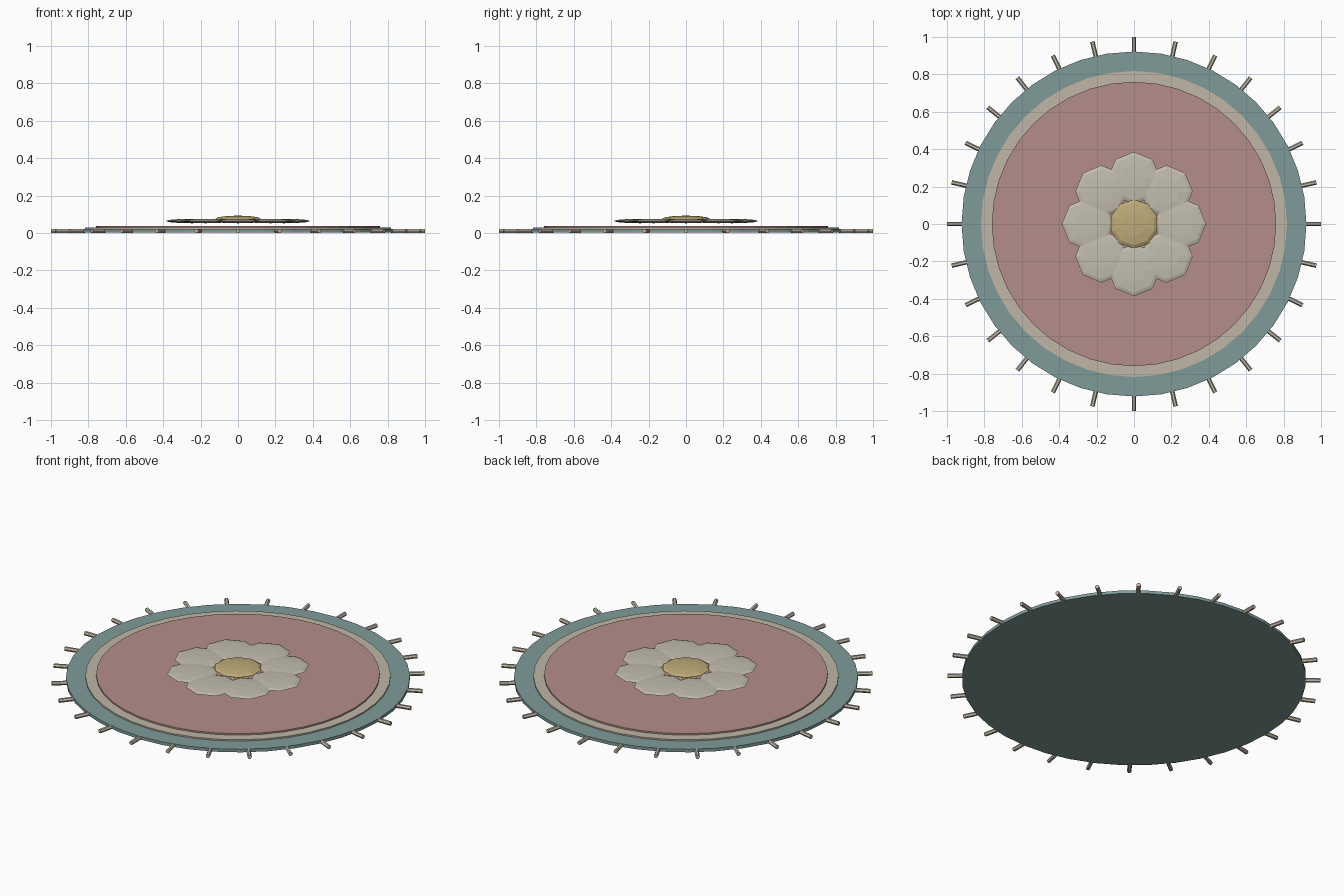
import bpy
from math import pi, cos, sin

if "Cube" in bpy.data.objects:
    bpy.data.objects.remove(bpy.data.objects["Cube"])


def material(name, rgb):
    m = bpy.data.materials.new(name)
    m.diffuse_color = (*rgb, 1)
    m.use_nodes = True
    m.node_tree.nodes["Principled BSDF"].inputs["Base Color"].default_value = m.diffuse_color
    return m


TEAL = material("teal", (0.21, 0.33, 0.32))
CREAM = material("cream", (0.52, 0.47, 0.38))
PINK = material("dusty_pink", (0.46, 0.27, 0.25))
PETAL = material("petal_cream", (0.54, 0.51, 0.42))
GOLD = material("gold", (0.52, 0.41, 0.19))


def finish(name, mat):
    ob = bpy.context.object
    ob.name = name
    ob.data.materials.append(mat)
    return ob


def disc(name, radius, z0, z1, mat):
    bpy.ops.mesh.primitive_cylinder_add(vertices=40, radius=radius, depth=z1 - z0,
                                        location=(0, 0, (z0 + z1) / 2))
    return finish(name, mat)


def flat_ball(name, segments, rings, radius, half_height, loc, mat):
    bpy.ops.mesh.primitive_uv_sphere_add(segments=segments, ring_count=rings,
                                         radius=1, location=loc)
    bpy.context.object.scale = (radius, radius, half_height)
    return finish(name, mat)


# Stacked rug layers
disc("rug_border", 0.922, 0.008, 0.026, TEAL)
disc("rug_cream_band", 0.818, 0.014, 0.034, CREAM)
disc("rug_field", 0.76, 0.022, 0.043, PINK)

# Fringe tassels around the rim
for i in range(28):
    a = 2 * pi * i / 28
    bpy.ops.mesh.primitive_cylinder_add(
        vertices=6, radius=0.012, depth=0.09,
        location=(0.955 * cos(a), 0.955 * sin(a), 0.0155),
        rotation=(0, pi / 2, a))
    finish(f"fringe_tassel_{i + 1}", CREAM)

# Flower: eight faceted petals and a centre
for i in range(8):
    a = 2 * pi * i / 8
    flat_ball(f"petal_{i + 1}", 8, 6, 0.14, 0.012,
              (0.246 * cos(a), 0.246 * sin(a), 0.069), PETAL)
flat_ball("flower_centre", 10, 6, 0.13, 0.018, (0, 0, 0.08), GOLD)

# Rest the lowest tassel edge on the floor
bpy.context.view_layer.update()
low = min((o.matrix_world @ v.co).z for o in bpy.data.objects for v in o.data.vertices)
for o in bpy.data.objects:
    o.location.z -= low
